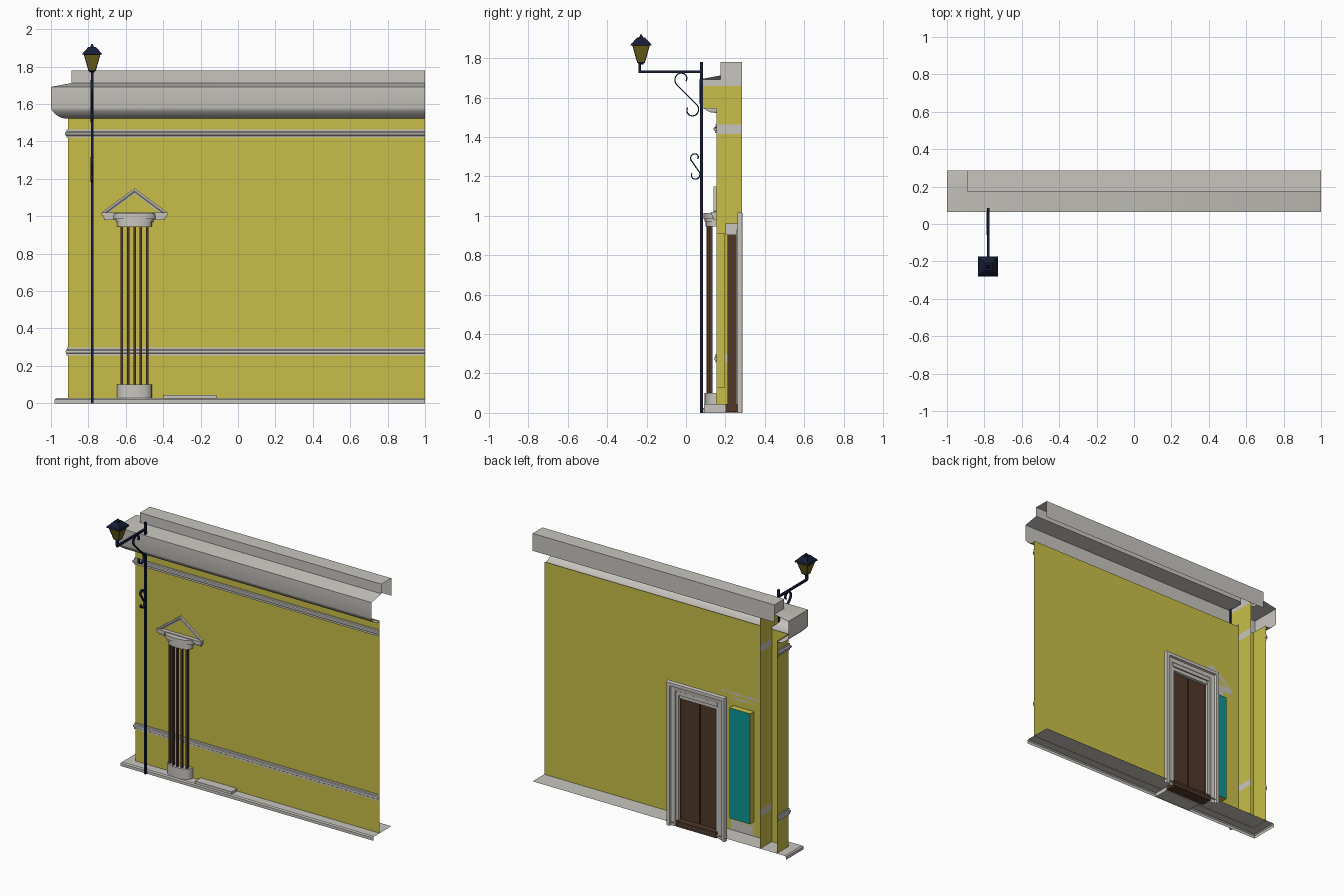
import bpy, math
from mathutils import Vector

if "Cube" in bpy.data.objects:
    bpy.data.objects.remove(bpy.data.objects["Cube"])


def material(name, rgb):
    m = bpy.data.materials.new(name)
    m.diffuse_color = (*rgb, 1)
    m.use_nodes = True
    m.node_tree.nodes["Principled BSDF"].inputs["Base Color"].default_value = m.diffuse_color
    return m


YELLOW = material("yellow_plaster", (0.58, 0.52, 0.065))
GREY = material("pale_stone", (0.58, 0.56, 0.52))
BROWN = material("brown_wood", (0.08, 0.04, 0.022))
TEAL = material("teal_panel", (0.004, 0.30, 0.30))
NAVY = material("dark_iron", (0.008, 0.012, 0.035))
GLASS = material("amber_glass", (0.16, 0.13, 0.01))


def mesh(name, verts, faces, mat, smooth=False):
    me = bpy.data.meshes.new(name)
    me.from_pydata([tuple(v) for v in verts], [], faces)
    me.materials.append(mat)
    ob = bpy.data.objects.new(name, me)
    bpy.context.collection.objects.link(ob)
    if smooth:
        bpy.ops.object.select_all(action='DESELECT')
        ob.select_set(True)
        bpy.context.view_layer.objects.active = ob
        bpy.ops.object.shade_smooth_by_angle(angle=math.radians(35))
    return ob


def box(name, x, y, z, mat):
    v = [(a, b, c) for a in x for b in y for c in z]
    f = [(0, 1, 3, 2), (4, 6, 7, 5), (0, 4, 5, 1), (2, 3, 7, 6), (0, 2, 6, 4), (1, 5, 7, 3)]
    return mesh(name, v, f, mat)


def sweep(name, path, profile, place, mat, closed=False, smooth=False):
    """Mitred sweep of (offset, depth) profile along a 2D path."""
    p = [Vector(q) for q in path]
    nrm = [Vector(((b - a).y, -(b - a).x)).normalized() for a, b in zip(p, p[1:])]
    verts, faces, n = [], [], len(profile)
    for i, q in enumerate(p):
        a, b = nrm[max(i - 1, 0)], nrm[min(i, len(nrm) - 1)]
        m = (a + b) / (1 + a.dot(b))
        verts += [place(*(q + m * o), d) for o, d in profile]
    for i in range(len(p) - 1):
        for j in range(n if closed else n - 1):
            k = (j + 1) % n
            faces.append((i * n + j, (i + 1) * n + j, (i + 1) * n + k, i * n + k))
    if closed:
        faces += [tuple(range(n)), tuple(range((len(p) - 1) * n, len(p) * n))[::-1]]
    return mesh(name, verts, faces, mat, smooth)


def bow(name, cx, half, depth, z0, z1, mat, n=12):
    """Half-round block standing against the wall face."""
    ring = [(cx - half * math.cos(math.pi * i / n), 0.155 - depth * math.sin(math.pi * i / n) ** 0.7)
            for i in range(n + 1)]
    m = n + 1
    v = [(x, y, z0) for x, y in ring] + [(x, y, z1) for x, y in ring]
    f = [(i, (i + 1) % m, m + (i + 1) % m, m + i) for i in range(m)]
    f += [tuple(range(m))[::-1], tuple(range(m, 2 * m))]
    return mesh(name, v, f, mat, True)


# Facade shell: every profile follows the front and left return
WALL = [(-0.91, 0.285), (-0.91, 0.155), (1, 0.155)]


def plan(u, v, d):
    return (u, v, d)


sweep("wall", WALL, [(0, 0.025), (0, 1.53)], plan, YELLOW)
sweep("base_slab", WALL, [(0.07, 0), (0.07, 0.02), (0.062, 0.027), (-0.13, 0.027)], plan, GREY)
for name, z, d in (("lower_band", 0.255, 0.012), ("upper_band", 1.42, 0.016)):
    sweep(name, WALL, [(0, z), (d * .5, z), (d * .5, z + .01), (d * .85, z + .013), (d, z + .02),
                       (d * .85, z + .028), (d * .4, z + .032), (d * .4, z + .044), (0, z + .044)],
          plan, GREY, smooth=True)
sweep("cornice", WALL, [(0, 1.522), (.025, 1.524), (.045, 1.531), (.063, 1.543), (.078, 1.558),
                        (.087, 1.57), (.09, 1.58), (.09, 1.692), (-.02, 1.712), (-.02, 1.78)],
      plan, GREY, smooth=True)
# Parapet top and back, open underneath
mesh("parapet_cap", [(-.89, .175, 1.78), (1, .175, 1.78), (1, .285, 1.78), (-.89, .285, 1.78),
                     (1, .285, 1.657), (-.89, .285, 1.657)], [(0, 1, 2, 3), (3, 2, 4, 5)], GREY)

# Inner end wall, striped where the bands meet it
X = -0.78
for name, z0, z1, y0, mat in (("end_wall_low", .027, .255, .155, YELLOW), ("end_wall_low_band", .255, .3, .155, GREY),
                              ("end_wall_mid", .3, 1.415, .155, YELLOW), ("end_wall_top_band", 1.415, 1.464, .155, GREY),
                              ("end_wall_high", 1.464, 1.545, .155, YELLOW), ("end_wall_head", 1.545, 1.66, .08, YELLOW),
                              ("end_wall_cap", 1.66, 1.692, .067, GREY), ("end_wall_parapet", 1.692, 1.78, .175, GREY)):
    mesh(name, [(X, y0, z0), (X, .285, z0), (X, .285, z1), (X, y0, z1)], [(0, 1, 2, 3)], mat)

# Door: frame, transom, leaves, sill and front step
DX, DH, DT = -0.274, 0.158, 0.945
sweep("door_frame", [(DX + DH, 0), (DX + DH, DT), (DX - DH, DT), (DX - DH, 0)],
      [(-.012, .25), (-.012, .264), (.008, .264), (.012, .27), (.04, .274), (.045, .287),
       (.068, .287), (.072, .28), (.072, .262)], lambda u, v, d: (u, d, v), GREY)
box("door_transom", (DX - DH, DX + DH), (.2, .268), (.93, .962), GREY)
box("door_transom_lip", (DX - DH, DX + DH), (.2, .258), (.905, .93), GREY)
for s in (-1, 1):
    side = "left" if s < 0 else "right"
    box("door_leaf_" + side, sorted((DX + s * .003, DX + s * DH)), (.21, .235), (.045, .93), BROWN)
    box("door_jamb_" + side, sorted((DX + s * (DH - .01), DX + s * DH)), (.235, .255), (.045, .93), BROWN)
box("door_sill", (DX - DH, DX + DH), (.2, .28), (.005, .045), BROWN)
box("front_step", (-.4, -.115), (.092, .2), (.0, .045), GREY)

# Window recess on the back of the wall
box("window_recess", (-.64, -.48), (.156, .199), (.13, .91), YELLOW)
mesh("window_panel", [(-.64, .2, .13), (-.48, .2, .13), (-.48, .2, .91), (-.64, .2, .91)], [(3, 2, 1, 0)], TEAL)

# Bowed window grille with base, cap and pediment
WX = -0.553
bow("grille_base", WX, .093, .06, .027, .1, GREY)
bow("grille_cap", WX, .093, .055, .945, .97, GREY)
bow("grille_cap_upper", WX, .1, .06, .97, .985, GREY)
bow("grille_ledge", WX, .115, .066, .985, 1.015, GREY)
for i in range(5):
    a = math.radians(20 + 35 * i)
    bx, by = WX - .068 * (2 - i) / 2, .155 - .022 - .02 * math.sin(a)
    box(f"grille_bar_{i + 1}", (bx - .007, bx + .007), (by - .008, by + .008), (.1, .945), BROWN)
for name, h, y, z in (("pediment_bed", .163, .14, (.98, .992)), ("pediment_middle", .17, .132, (.992, 1.004)),
                      ("pediment_top", .176, .127, (1.004, 1.02))):
    box(name, (WX - h, WX + h), (y, .155), z, GREY)
sweep("pediment_rake", [(WX + .157, 1.004), (WX, 1.12), (WX - .157, 1.004)],
      [(0, .155), (0, .149), (.008, .147), (.012, .142), (.018, .139), (.024, .139), (.024, .155)],
      lambda u, v, d: (u, d, v), GREY, closed=True)

# Lamp post, arm and scrolls
LX, LY = -0.78, -0.235


def rod(name, y, z, r=.007):
    return box(name, (LX - r, LX + r), y, z, NAVY)


rod("lamp_post", (.071, .085), (0, 1.78))
rod("lamp_arm", (LY - .006, .078), (1.724, 1.737))
rod("lamp_stem", (LY - .007, LY + .007), (1.73, 1.78))


def arc(cy, cz, r0, r1, a0, a1, n=18):
    pts = []
    for i in range(n + 1):
        t = i / n
        a, r = math.radians(a0 + (a1 - a0) * t), r0 + (r1 - r0) * t
        pts.append((cy + r * math.cos(a), cz + r * math.sin(a)))
    return pts


for name, top, low in (("bracket_scroll", (-.02, 1.694, .022, .04), (.03, 1.537, .037, .024)),
                       ("post_scroll", (.047, 1.295, .014, .026), (.045, 1.208, .028, .016))):
    path = arc(*top, -30, 235) + arc(*low, 55, -210)
    sweep(name, path, [(-.003, -.008), (.003, -.008), (.003, .008), (-.003, .008)],
          lambda u, v, d: (LX + d, u, v), NAVY, closed=True)


# Square tapered lantern
def frustum(name, h0, h1, z0, z1, mat):
    bpy.ops.mesh.primitive_cone_add(vertices=4, radius1=h0 * 2 ** .5, radius2=h1 * 2 ** .5, depth=z1 - z0,
                                    location=(LX, LY * 0.97, (z0 + z1) / 2), rotation=(0, 0, math.pi / 4))
    ob = bpy.context.object
    ob.name = name
    ob.data.materials.append(mat)
    return ob


frustum("lantern_glass", .018, .043, 1.778, 1.866, GLASS)
wire = frustum("lantern_frame", .018, .043, 1.778, 1.866, NAVY).modifiers.new("bars", 'WIREFRAME')
wire.thickness = .006
frustum("lantern_foot", .01, .02, 1.768, 1.779, NAVY)
frustum("lantern_eave", .054, .05, 1.864, 1.874, NAVY)
frustum("lantern_roof", .048, .02, 1.874, 1.905, NAVY)
frustum("lantern_finial", .01, .004, 1.905, 1.92, NAVY)
